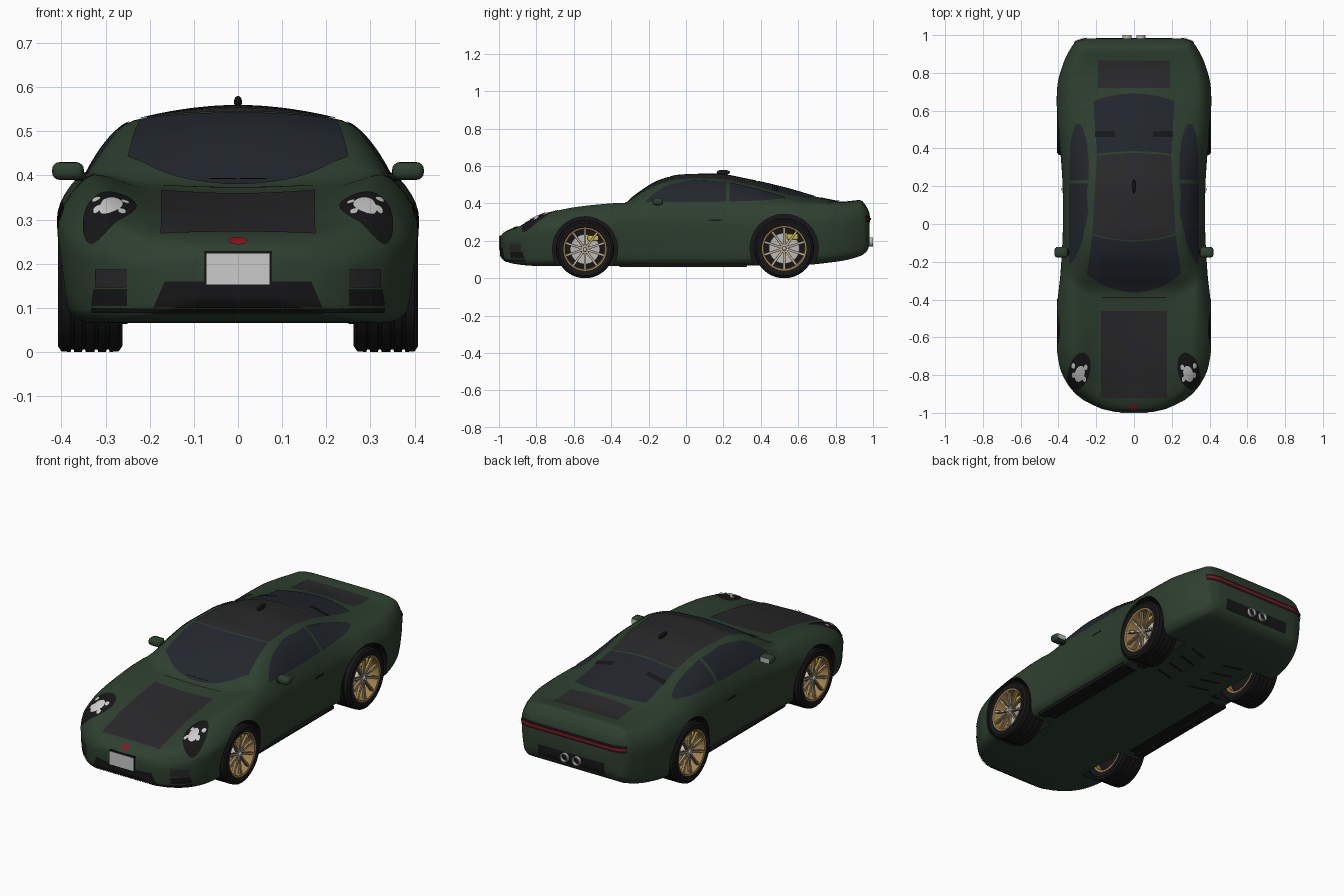
import bpy, bmesh, math
from mathutils import Vector, Matrix
from mathutils.bvhtree import BVHTree

if "Cube" in bpy.data.objects:
    bpy.data.objects.remove(bpy.data.objects["Cube"])

COL = dict(green=(.027, .05, .028), glass=(.016, .02, .026), black=(.008, .008, .009), dark=(.022, .022, .024),
           gold=(.36, .22, .07), silver=(.5, .5, .5), yellow=(.7, .5, .02), red=(.3, .005, .012), white=(.62, .62, .62))
MAT = {}
for k, c in COL.items():
    MAT[k] = bpy.data.materials.new(k)
    MAT[k].diffuse_color = (*c, 1)


def finish(name, bm, mat, angle=35):
    me = bpy.data.meshes.new(name)
    bm.to_mesh(me)
    bm.free()
    me.materials.append(MAT[mat])
    me.shade_smooth()
    me.set_sharp_from_angle(angle=math.radians(angle))
    ob = bpy.data.objects.new(name, me)
    bpy.context.collection.objects.link(ob)
    return ob


def mono(ts, vs, t):
    """Smooth interpolation without overshoot."""
    d = [(vs[i + 1] - vs[i]) / (ts[i + 1] - ts[i]) for i in range(len(ts) - 1)]
    m = [d[0]] + [2 * p * q / (p + q) if p * q > 0 else 0 for p, q in zip(d, d[1:])] + [d[-1]]
    i = max(j for j in range(len(d)) if j == 0 or ts[j] <= t)
    h = ts[i + 1] - ts[i]
    s = (t - ts[i]) / h
    return (vs[i] * (1 + 2 * s) * (1 - s) ** 2 + m[i] * h * s * (1 - s) ** 2
            + vs[i + 1] * s * s * (3 - 2 * s) - m[i + 1] * h * s * s * (1 - s))


# Body stations: y, widest half width, shoulder x z, roof edge x z, centre z
ST = [(-.992, .10, .085, .215, .05, .222, .225), (-.97, .19, .155, .228, .09, .243, .247),
      (-.92, .28, .22, .26, .13, .268, .270), (-.85, .35, .275, .300, .17, .289, .286),
      (-.75, .395, .30, .345, .18, .318, .31), (-.6, .413, .31, .379, .18, .345, .336),
      (-.46, .41, .32, .395, .19, .366, .357), (-.36, .40, .325, .402, .23, .385, .378),
      (-.27, .39, .335, .402, .255, .437, .445), (-.15, .382, .345, .40, .245, .497, .52),
      (-.03, .377, .345, .40, .235, .525, .552), (.15, .377, .345, .40, .23, .525, .557),
      (.35, .387, .348, .40, .22, .49, .525), (.55, .412, .35, .405, .21, .445, .478),
      (.72, .407, .345, .402, .2, .418, .43), (.84, .378, .32, .40, .2, .409, .41),
      (.93, .335, .29, .402, .2, .417, .418), (.967, .305, .28, .365, .19, .378, .38),
      (.982, .26, .245, .335, .18, .345, .345)]
FLOOR = [(-.992, .12), (-.97, .095), (-.92, .077), (-.8, .066), (.6, .07), (.8, .088), (.93, .118), (.967, .145), (.982, .18)]
YS = [s[0] for s in ST]


def section(y, n=6):
    w, ws, zs, wr, zr, zt = [mono(YS, [s[k] for s in ST], y) for k in range(1, 7)]
    zb = mono(*zip(*FLOOR), y)
    p = [(0, zb), (w * .84, zb), (w * .955, zb + (zs - zb) * .12), (w, zb + (zs - zb) * .68), (ws, zs), (wr, zr), (0, zt)]
    p = [(-p[1][0], p[1][1])] + p + [(-p[-2][0], p[-2][1])]
    t = [0]
    for a, b in zip(p, p[1:]):
        t.append(t[-1] + math.dist(a, b) + 1e-6)
    xs, zz = zip(*p)
    half = []
    for i in range(1, len(p) - 2):
        half += [(mono(t, xs, u), mono(t, zz, u)) for u in [t[i] + (t[i + 1] - t[i]) * j / n for j in range(n)]]
    half.append(p[-2])
    return half + [(-x, z) for x, z in half[-2:0:-1]]


# Body shell loft
bm = bmesh.new()
ys = [a + (b - a) * j / 5 for a, b in zip(YS, YS[1:]) for j in range(5)] + [YS[-1]]
rings = [[bm.verts.new((x, y, z)) for x, z in section(y)] for y in ys]
N = len(rings[0])
for r, q in zip(rings, rings[1:]):
    for i in range(N):
        bm.faces.new((r[i], r[(i + 1) % N], q[(i + 1) % N], q[i]))
bm.faces.new(rings[0])
bm.faces.new(rings[-1])
bmesh.ops.recalc_face_normals(bm, faces=bm.faces)
TREE = BVHTree.FromBMesh(bm)
body = finish("body_shell", bm, "green", 40)

# Wheel arches cut from the shell
WHEELS = [(-.54, .155, .174), (.525, .16, .182)]
bm = bmesh.new()
for y, r, arch in WHEELS:
    for s in (1, -1):
        bmesh.ops.create_cone(bm, cap_ends=True, segments=72, radius1=arch, radius2=arch, depth=.3,
                              matrix=Matrix.Translation((s * .38, y, r)) @ Matrix.Rotation(math.pi / 2, 4, 'Y'))
cutter = finish("arch_cutter", bm, "black")
cutter.hide_render = True
mod = body.modifiers.new("arches", 'BOOLEAN')
mod.object, mod.operation, mod.solver = cutter, 'DIFFERENCE', 'EXACT'
me = bpy.data.meshes.new_from_object(body.evaluated_get(bpy.context.evaluated_depsgraph_get()))
body.modifiers.clear()
body.data = me
bpy.data.objects.remove(cutter)
me.materials.clear()
me.materials.append(MAT["green"])
me.materials.append(MAT["black"])
for f in me.polygons:
    c = f.center
    f.material_index = int(abs(c.x) > .225 and any(math.hypot(c.y - y, c.z - r) < a * 1.0005 for y, r, a in WHEELS))
me.shade_smooth()
me.set_sharp_from_angle(angle=math.radians(40))

# Panels projected on the shell: strip between two curves drawn in a view
VIEWS = {'top': (lambda u, v: (u, v, 3), (0, 0, -1)), 'bottom': (lambda u, v: (u, v, -3), (0, 0, 1)),
         'front': (lambda u, v: (u, -3, v), (0, 1, 0)), 'back': (lambda u, v: (u, 3, v), (0, -1, 0)),
         'side': (lambda u, v: (3, u, v), (-1, 0, 0))}


def panel(name, a, b, view, mat, off=.003, mirror=False, n=20, m=8):
    start, d = VIEWS[view]
    bm = bmesh.new()
    for s in ((1, -1) if mirror else (1,)):
        def curve(c, i):
            t = i / n * (len(c) - 1)
            return Vector([mono(range(len(c)), [p[k] for p in c], t) for k in (0, 1)])

        def hit(uv):
            o = Vector(start(*uv))
            co, no = TREE.ray_cast(o, Vector(d))[:2]
            if co is None:
                co, no = TREE.find_nearest(o + Vector(d) * 2.1)[:2]
            co = co + no * off
            return Vector((co.x * s, co.y, co.z))
        g = [[bm.verts.new(hit(curve(a, i).lerp(curve(b, i), j / m))) for j in range(m + 1)] for i in range(n + 1)]
        out = Vector((-d[0] * s, -d[1], -d[2]))
        for i in range(n):
            for j in range(m):
                f = bm.faces.new((g[i][j], g[i + 1][j], g[i + 1][j + 1], g[i][j + 1]))
                f.normal_update()
                if f.normal.dot(out) < 0:
                    f.normal_flip()
    bmesh.ops.remove_doubles(bm, verts=bm.verts, dist=1e-5)
    return finish(name, bm, mat)


def rect(name, u0, u1, v0, v1, view, mat, **kw):
    return panel(name, [(u0, v0), (u1, v0)], [(u0, v1), (u1, v1)], view, mat, **kw)


def oval(name, c, ru, rv, tilt, view, mat, **kw):
    pts = []
    for i in range(33):
        u, v = ru * math.cos(i * math.pi / 16), rv * math.sin(i * math.pi / 16)
        pts.append((c[0] + u * math.cos(tilt) - v * math.sin(tilt), c[1] + u * math.sin(tilt) + v * math.cos(tilt)))
    return panel(name, [c, c], pts, view, mat, n=32, m=4, **kw)


def arc(x, y_end, y_mid):
    return [(-x, y_end), (-x * .55, y_end + (y_mid - y_end) * .7), (0, y_mid), (x * .55, y_end + (y_mid - y_end) * .7), (x, y_end)]


# Glass, roof and deck panels
panel("windshield", arc(.25, -.265, -.362), arc(.22, -.06, -.092), 'top', "glass", m=16)
panel("roof_panel", arc(.22, -.052, -.085), arc(.195, .36, .375), 'top', "dark", m=16)
panel("rear_window", arc(.195, .37, .385), arc(.215, .65, .69), 'top', "glass", m=16)
panel("door_window", [(-.22, .406), (-.1, .405), (0, .405), (.1, .406), (.215, .408)],
      [(-.21, .415), (-.15, .466), (-.07, .503), (.06, .52), (.215, .513)], 'side', "glass", mirror=True)
panel("quarter_window", [(.232, .409), (.4, .414), (.53, .425)], [(.232, .51), (.38, .475), (.53, .432)],
      'side', "glass", mirror=True)
rect("rear_window_vent", .1, .205, .46, .49, 'top', "black", off=.006, mirror=True)
rect("engine_grille", -.19, .19, .72, .865, 'top', "dark")
rect("hood_panel", -.175, .175, -.92, -.46, 'top', "dark", m=16)
rect("hood_seam", -.17, .17, -.392, -.386, 'top', "black", m=2)
rect("wiper", .005, .065, -.349, -.342, 'top', "black", off=.009, mirror=True, m=2)

# Lights and front openings
oval("headlight_surround", (.29, -.778), .056, .1, .25, 'top', "black", mirror=True)
oval("headlight_lens", (.287, -.79), .024, .042, .2, 'top', "white", off=.008, mirror=True)
for i, (dx, dy) in enumerate([(-.032, .028), (.03, .036), (-.026, -.034), (.028, -.012)]):
    oval(f"small_lamp_{i}", (.289 + dx, -.785 + dy), .009, .014, 0, 'top', "white", off=.007, mirror=True)
oval("nose_badge", (0, -.965), .022, .012, 0, 'top', "red", off=.004)
panel("front_grille", [(-.19, .102), (.19, .102)], [(-.165, .16), (.165, .16)], 'front', "black")
rect("front_lip", -.33, .33, .09, .1, 'front', "black", n=40, m=2)
panel("front_intake_low", [(.25, .106), (.33, .106)], [(.25, .142), (.325, .142)], 'front', "black", mirror=True)
rect("front_intake_high", .25, .322, .147, .187, 'front', "dark", mirror=True)

# Rear lights and vent, underside details
rect("tail_light_surround", -.315, .315, .298, .336, 'back', "black", n=48)
rect("tail_light", -.312, .312, .31, .322, 'back', "red", off=.007, n=48, m=3)
rect("rear_vent", -.2, .2, .16, .222, 'back', "black", n=24)
rect("floor_strip", .25, .3, -.34, .32, 'bottom', "black", mirror=True)
for i in range(4):
    y = .36 + i * .09
    panel(f"floor_slot_{i}", [(.06, y), (.17, y + .03)], [(.06, y + .018), (.17, y + .048)], 'bottom', "black", mirror=True)
rect("door_handle", .12, .19, .306, .314, 'side', "black", off=.006, mirror=True, m=2)


def box(name, loc, dims, mat, bevel=0, mirror=False):
    bm = bmesh.new()
    for s in ((1, -1) if mirror else (1,)):
        bmesh.ops.create_cube(bm, size=1, matrix=Matrix.Translation((loc[0] * s, loc[1], loc[2])) @ Matrix.Diagonal((*dims, 1)))
    if bevel:
        bmesh.ops.bevel(bm, geom=bm.edges[:], offset=bevel, segments=4, affect='EDGES', profile=.5)
    return finish(name, bm, mat)


# Plate, mirrors, sills
box("plate_frame", (0, -.991, .188), (.152, .014, .08), "black")
box("plate", (0, -.996, .188), (.142, .008, .071), "white")
box("door_mirror", (.385, -.15, .41), (.072, .056, .04), "green", .017, True)
box("mirror_arm", (.35, -.15, .396), (.05, .025, .014), "black", .004, True)
box("mirror_glass", (.387, -.122, .41), (.052, .003, .026), "silver", 0, True)
box("side_sill", (.325, -.015, .068), (.05, .68, .018), "black", .004, True)

# Roof antenna
bm = bmesh.new()
bmesh.ops.create_uvsphere(bm, u_segments=20, v_segments=12, radius=1,
                          matrix=Matrix.Translation((0, .2, .566)) @ Matrix.Diagonal((.009, .036, .014, 1)))
finish("roof_antenna", bm, "black")


def lathe(name, prof, mat, seg=48):
    bm = bmesh.new()
    rs = [[bm.verts.new((x, r * math.cos(2 * math.pi * k / seg), r * math.sin(2 * math.pi * k / seg))) for x, r in prof]
          for k in range(seg)]
    n = len(prof)
    for k in range(seg):
        p, q = rs[k], rs[(k + 1) % seg]
        for i in range(n):
            bm.faces.new((p[i], p[(i + 1) % n], q[(i + 1) % n], q[i]))
    bmesh.ops.remove_doubles(bm, verts=bm.verts, dist=1e-6)
    bmesh.ops.recalc_face_normals(bm, faces=bm.faces)
    return finish(name, bm, mat)


# Twin exhaust
for s in (1, -1):
    ob = lathe("exhaust_tip", [(-.05, .024), (0, .024), (0, .019), (-.04, .019), (-.04, 0), (-.05, 0)], "silver", 24)
    ob.location, ob.rotation_euler = (s * .036, 1.0, .195), (0, 0, math.pi / 2)


def spokes(name, width, depth, x, mat):
    bm = bmesh.new()
    for k in range(10):
        bmesh.ops.create_cube(bm, size=1, matrix=Matrix.Rotation(k * math.pi / 5, 4, 'X') @ Matrix.Translation((x, 0, .066))
                              @ Matrix.Rotation(.1, 4, 'Y') @ Matrix.Diagonal((depth, width, .098, 1)))
    return finish(name, bm, mat)


# Wheel built once at the origin, axis along x, outer face at +x
tread = [(-.073, .146), (-.065, .158)]
for g in (-.04, -.014, .014, .04):
    tread += [(g - .004, .16), (g - .003, .154), (g + .003, .154), (g + .004, .16)]
tread += [(.065, .158), (.073, .146), (.072, .125), (.066, .116), (-.066, .116)]
parts = [lathe("tyre", tread, "black", 64),
         lathe("rim_barrel", [(-.066, .117), (.066, .117), (.07, .119), (.068, .111), (.05, .106), (-.066, .106)], "gold"),
         lathe("brake_disc", [(.0, 0), (.0, .082), (.012, .082), (.012, 0)], "silver"),
         lathe("wheel_back", [(-.03, 0), (-.03, .11), (-.024, .11), (-.024, 0)], "black"),
         lathe("wheel_hub", [(.01, 0), (.01, .026), (.052, .024), (.056, .012), (.064, .01), (.064, 0)], "silver", 24),
         spokes("wheel_spokes", .013, .014, .052, "gold"), spokes("spoke_faces", .005, .004, .06, "silver"),
         box("brake_caliper", (.018, .045, .062), (.03, .06, .03), "yellow", .006)]
for y, r, _ in WHEELS:
    for s in (1, -1):
        M = Matrix.Translation((s * .335, y, r)) @ Matrix.Rotation(0 if s > 0 else math.pi, 4, 'Z') @ Matrix.Diagonal((1, r / .16, r / .16, 1))
        for p in parts:
            ob = bpy.data.objects.new(("front_" if y < 0 else "rear_") + p.name, p.data)
            bpy.context.collection.objects.link(ob)
            ob.matrix_world = M
for p in parts:
    bpy.data.objects.remove(p)

for m in bpy.data.materials:
    if m.users and not m.is_grease_pencil:
        m.use_nodes = True
        m.node_tree.nodes["Principled BSDF"].inputs["Base Color"].default_value = m.diffuse_color
